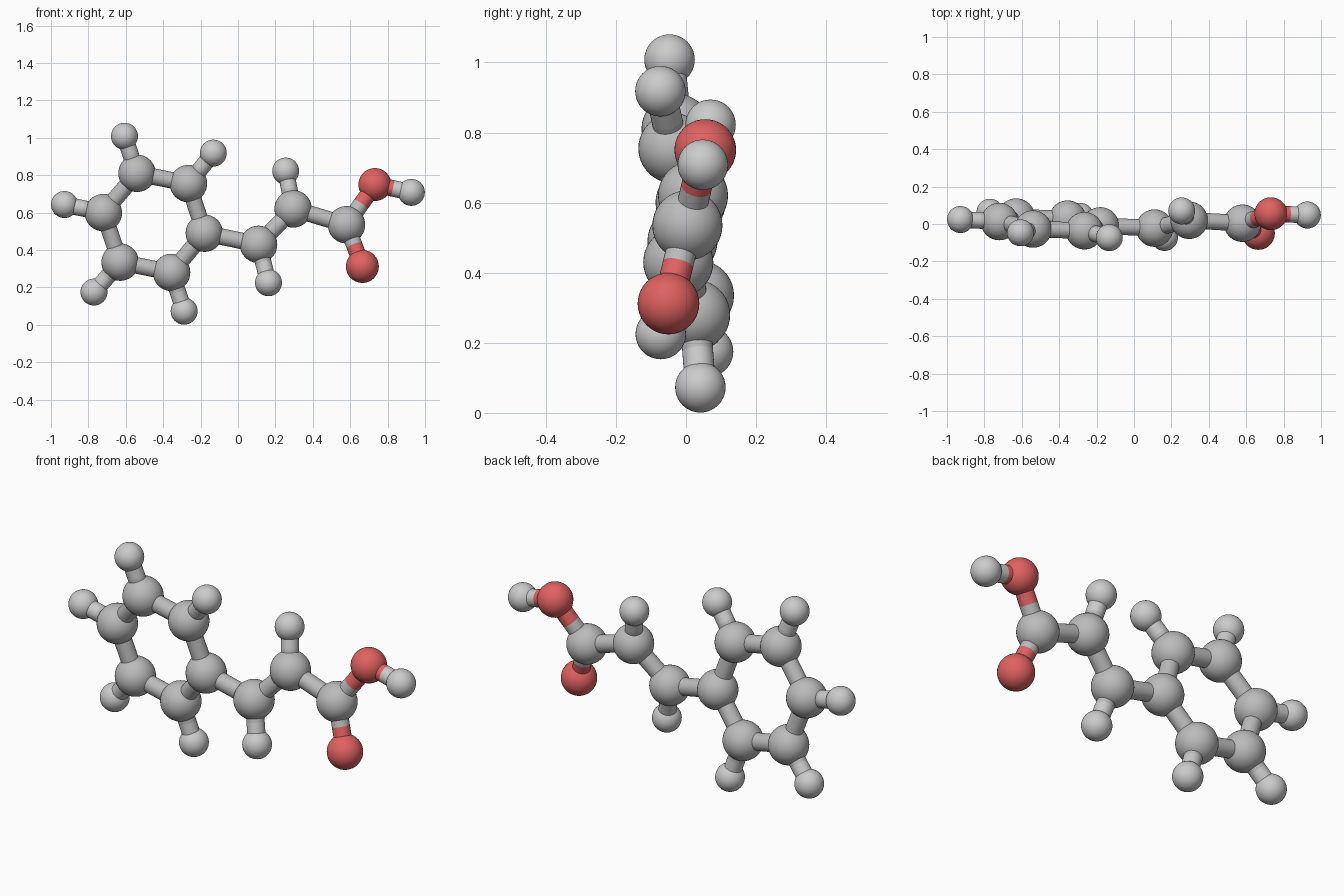
import bpy
from mathutils import Vector

if "Cube" in bpy.data.objects:
    bpy.data.objects.remove(bpy.data.objects["Cube"])


def material(name, rgb):
    m = bpy.data.materials.new(name)
    m.diffuse_color = (*rgb, 1)
    m.use_nodes = True
    m.node_tree.nodes["Principled BSDF"].inputs["Base Color"].default_value = m.diffuse_color
    return m


# element: (plain name, ball radius, material)
KINDS = {
    "C": ("carbon", 0.1, material("dark_grey", (0.5, 0.5, 0.5))),
    "H": ("hydrogen", 0.072, material("light_grey", (0.78, 0.78, 0.78))),
    "O": ("oxygen", 0.088, material("red", (0.75, 0.12, 0.12))),
}
STICK_R = 0.044

# Ball centres
ATOMS = {
    # six-sided ring
    "C1": (-0.18, -0.01, 0.49), "C2": (-0.265, -0.036, 0.755),
    "C3": (-0.54, -0.027, 0.81), "C4": (-0.72, 0.013, 0.60),
    "C5": (-0.63, 0.037, 0.335), "C6": (-0.355, 0.026, 0.28),
    # zigzag chain
    "C7": (0.11, -0.022, 0.43), "C8": (0.295, 0.02, 0.62),
    "C9": (0.58, 0.004, 0.535),
    # acid end
    "O1": (0.665, -0.05, 0.312), "O2": (0.732, 0.055, 0.75),
    "H1": (0.927, 0.048, 0.708),
    # outer hydrogens, numbered like their carbon
    "H2": (-0.132, -0.073, 0.918), "H3": (-0.607, -0.047, 1.008),
    "H4": (-0.928, 0.024, 0.643), "H5": (-0.77, 0.063, 0.175),
    "H6": (-0.288, 0.041, 0.073), "H7": (0.163, -0.072, 0.225),
    "H8": (0.255, 0.07, 0.822),
}
ring = [(f"C{i}", f"C{i % 6 + 1}") for i in range(1, 7)]
chain = [("C1", "C7"), ("C7", "C8"), ("C8", "C9"),
         ("C9", "O1"), ("C9", "O2"), ("O2", "H1")]
outer = [(f"C{i}", f"H{i}") for i in range(2, 9)]


def finish(name, mat):
    ob = bpy.context.object
    ob.name = name
    ob.data.materials.append(mat)
    bpy.ops.object.shade_smooth_by_angle()


def half_stick(name, start, end, mat):
    d = end - start
    bpy.ops.mesh.primitive_cylinder_add(
        vertices=32, radius=STICK_R, depth=d.length, location=(start + end) / 2,
        rotation=d.to_track_quat("Z", "Y").to_euler())
    finish(name, mat)


# Balls
for key, pos in ATOMS.items():
    label, radius, mat = KINDS[key[0]]
    bpy.ops.mesh.primitive_uv_sphere_add(
        segments=40, ring_count=20, radius=radius, location=pos)
    finish(f"{label}_ball_{key[1]}", mat)

# Sticks, each half coloured like the ball it joins
for n, (a, b) in enumerate(ring + chain + outer, 1):
    pa, pb = Vector(ATOMS[a]), Vector(ATOMS[b])
    mid = (pa + pb) / 2
    for key, pos, side in ((a, pa, "start"), (b, pb, "end")):
        half_stick(f"stick_{n}_{side}", pos, mid, KINDS[key[0]][2])
